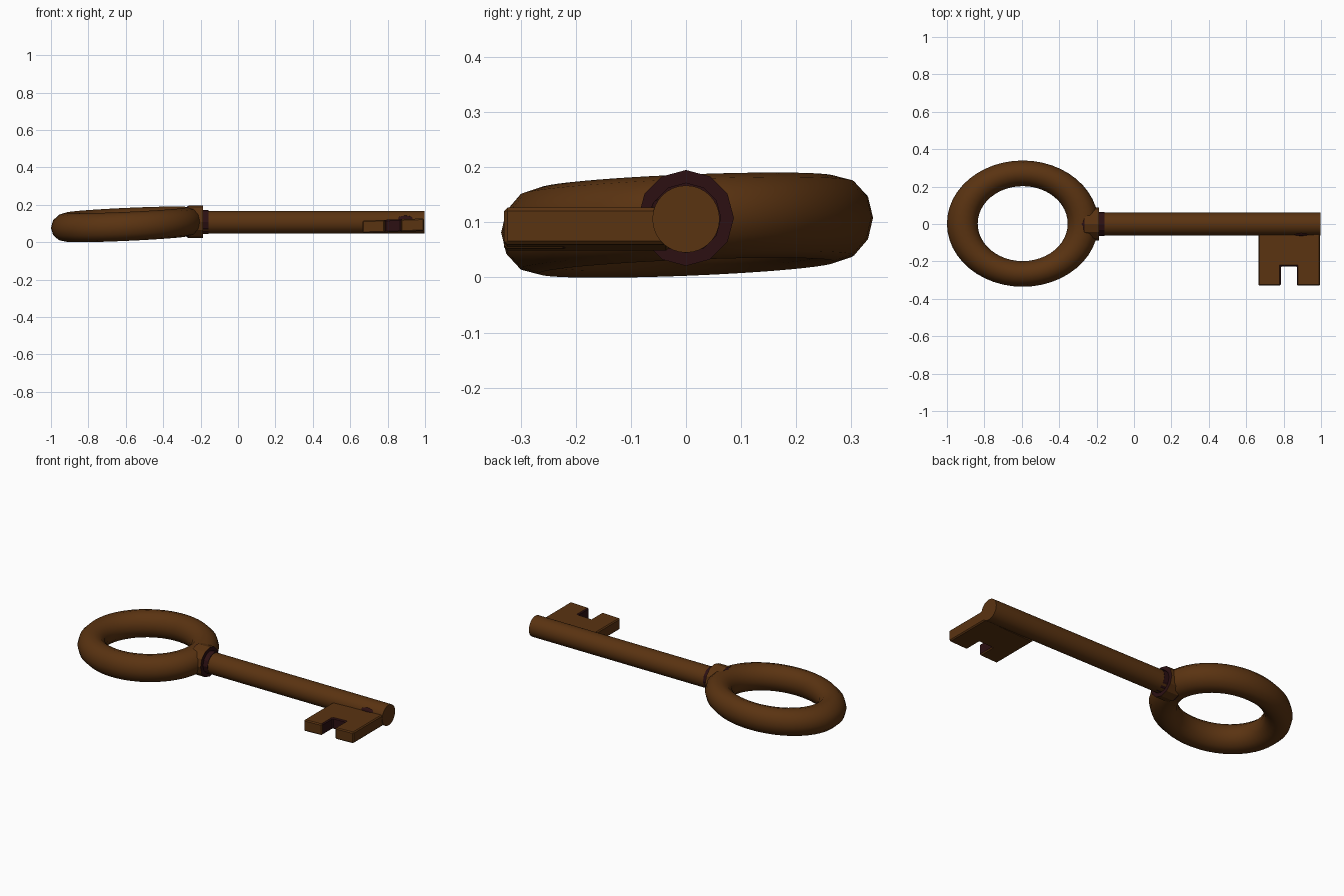
import bpy, bmesh, math
from mathutils import Matrix, Vector

if "Cube" in bpy.data.objects:
    bpy.data.objects.remove(bpy.data.objects["Cube"])


def material(name, rgb):
    m = bpy.data.materials.new(name)
    m.diffuse_color = (*rgb, 1)
    m.use_nodes = True
    m.node_tree.nodes["Principled BSDF"].inputs["Base Color"].default_value = m.diffuse_color
    return m


BROWN = material("aged bronze", (0.102, 0.033, 0.0056))
DARK = material("dark bronze", (0.025, 0.005, 0.006))


def finish(bm, name, smooth=35):
    bmesh.ops.recalc_face_normals(bm, faces=bm.faces)
    me = bpy.data.meshes.new(name)
    bm.to_mesh(me)
    bm.free()
    ob = bpy.data.objects.new(name, me)
    bpy.context.collection.objects.link(ob)
    me.materials.append(BROWN)
    me.materials.append(DARK)
    bpy.ops.object.select_all(action='DESELECT')
    ob.select_set(True)
    bpy.context.view_layer.objects.active = ob
    if smooth:
        bpy.ops.object.shade_smooth_by_angle(angle=math.radians(smooth))
    return ob


def turned(name, profile, sides, cz, dark_bands=(), smooth=35):
    """Turn an (x, radius) profile about the x axis, with capped ends."""
    bm = bmesh.new()
    rings = [[bm.verts.new((x, r * math.sin(2 * math.pi * i / sides),
                            cz + r * math.cos(2 * math.pi * i / sides)))
              for i in range(sides)] for x, r in profile]
    for k, (a, b) in enumerate(zip(rings, rings[1:])):
        for i in range(sides):
            j = (i + 1) % sides
            f = bm.faces.new((a[i], a[j], b[j], b[i]))
            f.material_index = int(k in dark_bands)
    bm.faces.new(rings[0])
    bm.faces.new(rings[-1])
    return finish(bm, name, smooth)


# Oval bow ring, slightly tilted on both axes
bpy.ops.mesh.primitive_torus_add(major_radius=0.269, minor_radius=0.0685,
                                 major_segments=48, minor_segments=12)
bow = bpy.context.object
bow.name = "bow_ring"
tilt = Matrix(((1.2, 0, 0, -0.595), (0, 1, 0, 0.002),
               (0.054, 0.04, 1.13, 0.095), (0, 0, 0, 1)))
bow.data.transform(tilt)
bow.data.materials.append(BROWN)
bpy.ops.object.shade_smooth_by_angle(angle=math.radians(50))

# Shaft, collar and neck
turned("shaft", [(-0.2, 0.061), (0.997, 0.061)], 32, 0.106)
turned("collar", [(-0.29, 0.07), (-0.265, 0.087), (-0.187, 0.087),
                  (-0.187, 0.064), (-0.157, 0.064), (-0.157, 0.05)],
       12, 0.108, dark_bands=(0, 2, 3, 4), smooth=0)

# Notched bit plate, extruded from its outline
outline = [(0.666, -0.03), (0.666, -0.33), (0.785, -0.33), (0.785, -0.226),
           (0.872, -0.226), (0.872, -0.33), (0.994, -0.33), (0.994, -0.03)]
bm = bmesh.new()
base = bm.faces.new([bm.verts.new((x, y, 0.054)) for x, y in outline])
ext = bmesh.ops.extrude_face_region(bm, geom=[base])
bmesh.ops.translate(bm, vec=(0, 0, 0.067),
                    verts=[v for v in ext["geom"] if isinstance(v, bmesh.types.BMVert)])
for v in bm.verts:
    v.co.z += 0.035 * (v.co.x - 0.83)
for f in bm.faces:
    c = f.calc_center_median()
    if 0.78 < c.x < 0.88 and -0.3 < c.y < -0.2 and abs(f.normal.z) < 0.5:
        f.material_index = 1
bit = finish(bm, "bit_plate", 0)
bev = bit.modifiers.new("soft_edges", 'BEVEL')
bev.width = 0.006
bev.segments = 1

# Dark seam where the bit meets the shaft
bm = bmesh.new()
bmesh.ops.create_icosphere(bm, subdivisions=2, radius=1)
bmesh.ops.transform(bm, verts=bm.verts,
                    matrix=Matrix.Translation(Vector((0.895, -0.05, 0.122)))
                    @ Matrix.Diagonal((0.05, 0.014, 0.02, 1)))
for f in bm.faces:
    f.material_index = 1
finish(bm, "bit_seam")
